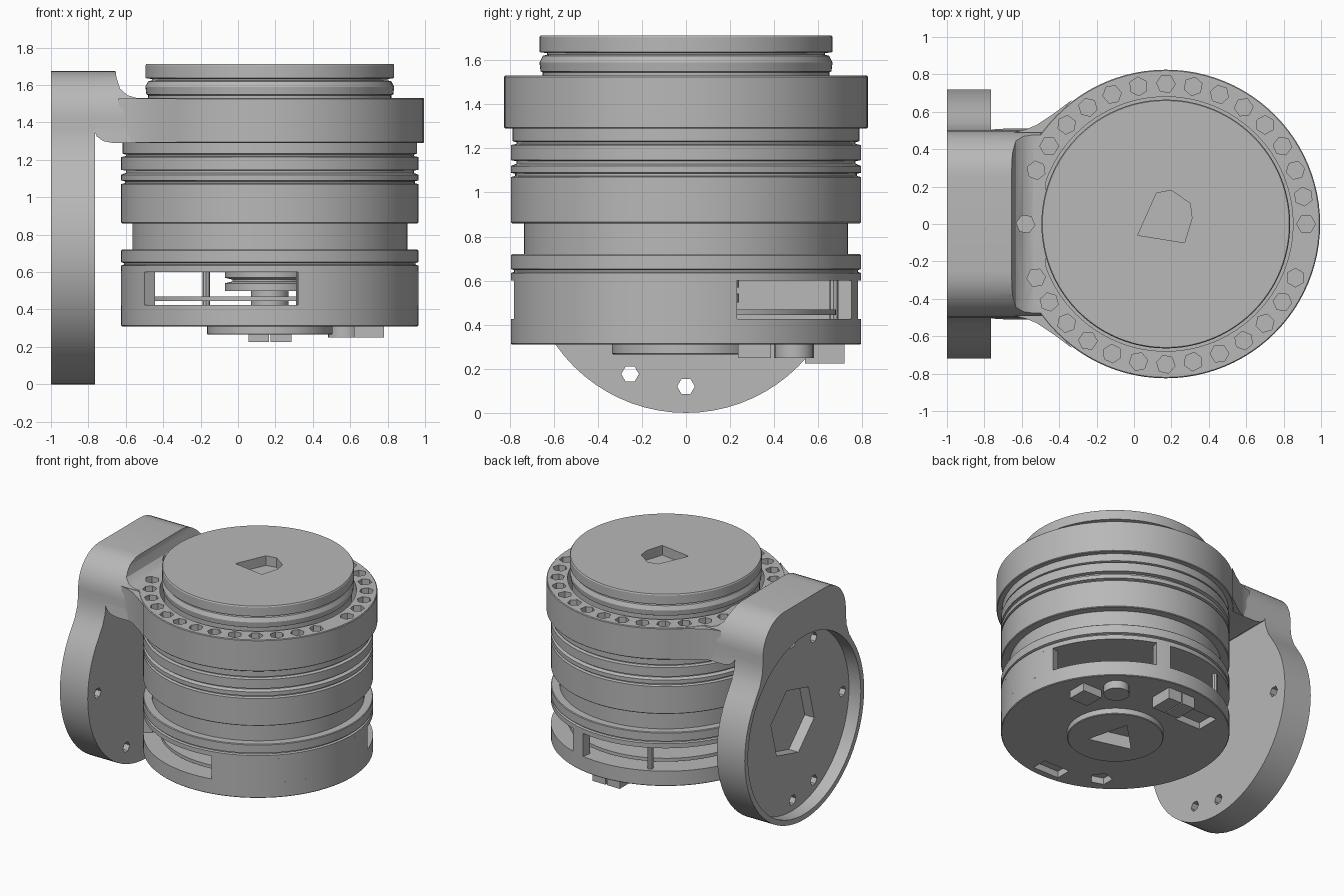
import bpy
import bmesh
from math import sin, cos, pi, radians
from mathutils import Vector

default_cube = bpy.data.objects.get("Cube")
if default_cube:
    bpy.data.objects.remove(default_cube, do_unlink=True)

AXIS = 0.17          # x position of the housing's vertical axis
RADIUS = 0.795       # main housing radius
PLATE_Z = 0.72       # height of the mounting plate's centre

# Single cast-metal colour
metal = bpy.data.materials.new("metal_grey")
metal.use_nodes = True
metal.diffuse_color = (0.48, 0.48, 0.48, 1)
shader = next(n for n in metal.node_tree.nodes if n.type == 'BSDF_PRINCIPLED')
shader.inputs["Base Color"].default_value = metal.diffuse_color
shader.inputs["Roughness"].default_value = 0.6


def finish(name, bm):
    """Turn a bmesh into a named object."""
    bmesh.ops.recalc_face_normals(bm, faces=bm.faces[:])
    mesh = bpy.data.meshes.new(name)
    bm.to_mesh(mesh)
    bm.free()
    mesh.materials.append(metal)
    obj = bpy.data.objects.new(name, mesh)
    bpy.context.collection.objects.link(obj)
    return obj


def lathe(name, profile, start=0, end=360, closed=False, centre=(AXIS, 0)):
    """Revolve an (r, z) profile between two angles in degrees."""
    bm = bmesh.new()
    cx, cy = centre
    a = radians(start)
    verts = [bm.verts.new((cx + r * cos(a), cy + r * sin(a), z)) for r, z in profile]
    edges = [bm.edges.new(pair) for pair in zip(verts, verts[1:])]
    if closed:
        edges.append(bm.edges.new((verts[-1], verts[0])))
    bmesh.ops.spin(bm, geom=verts + edges, cent=(cx, cy, 0), axis=(0, 0, 1),
                   angle=radians(end - start), steps=max(2, int((end - start) / 3.75)))
    bmesh.ops.remove_doubles(bm, verts=bm.verts[:], dist=0.0001)
    rim = [e for e in bm.edges if e.is_boundary]
    if rim:
        bmesh.ops.holes_fill(bm, edges=rim, sides=0)
    return finish(name, bm)


def prism(name, outlines, axis, low, high):
    """Extrude one or more 2D outlines along the x, y or z axis."""
    place = {'x': lambda u, v, d: (d, u, v),
             'y': lambda u, v, d: (u, d, v),
             'z': lambda u, v, d: (u, v, d)}[axis]
    bm = bmesh.new()
    for pts in outlines:
        a = [bm.verts.new(place(u, v, low)) for u, v in pts]
        b = [bm.verts.new(place(u, v, high)) for u, v in pts]
        bm.faces.new(a)
        bm.faces.new(b[::-1])
        for i in range(len(pts)):
            j = (i + 1) % len(pts)
            bm.faces.new((a[i], b[i], b[j], a[j]))
    return finish(name, bm)


def polygon(cu, cv, r, sides, turn=0):
    angles = [radians(turn) + 2 * pi * i / sides for i in range(sides)]
    return [(cu + r * cos(t), cv + r * sin(t)) for t in angles]


def rect(cu, cv, w, h):
    return [(cu + sx * w / 2, cv + sy * h / 2)
            for sx, sy in ((-1, -1), (1, -1), (1, 1), (-1, 1))]


def cut(targets, cutter, operation='DIFFERENCE'):
    """Apply a boolean to each target, then discard the cutter."""
    for obj in targets:
        mod = obj.modifiers.new("cut", 'BOOLEAN')
        mod.operation, mod.solver, mod.object = operation, 'EXACT', cutter
        bpy.context.view_layer.objects.active = obj
        bpy.ops.object.modifier_apply(modifier=mod.name)
    bpy.data.objects.remove(cutter, do_unlink=True)


# Lower base with raised centre boss, pocketed underneath
base = lathe("lower_base", [(0, .265), (.33, .265), (.335, .27), (.335, .31), (RADIUS - .005, .31),
                            (RADIUS, .315), (RADIUS, .425), (0, .425)])
cut([base], prism("base_pockets", [polygon(AXIS, 0, .19, 3, 75), rect(.18, -.68, .22, .12),
                                   polygon(-.17, -.56, .08, 5), rect(-.14, .5, .22, .18)],
                  'z', .2, .36))

# Wall segments that leave the window openings between them
for start, end in ((163, 212.6), (281, 377), (71, 79)):
    lathe("window_wall", [(.73, .42), (RADIUS, .42), (RADIUS, .605), (.73, .605)],
          start, end, closed=True)

# Parts seen through the windows
lathe("circuit_board", [(0, .445), (.68, .445), (.68, .47), (0, .47)])
lathe("inner_core", [(0, .42), (.1, .42), (.1, .5), (.24, .5), (.24, .54), (.2, .55),
                     (.2, .56), (.24, .57), (.24, .61), (0, .61)])
prism("spacer_post", [polygon(-.17, .67, .02, 8)], 'z', .42, .61)

# Stepped, grooved main housing
lathe("main_housing", [(0, .6), (RADIUS, .6), (RADIUS, .635), (.78, .64), (.78, .648),
                       (RADIUS, .653), (RADIUS, .715), (.79, .72), (.735, .72), (.735, .86),
                       (.79, .86), (RADIUS, .865), (RADIUS, 1.07), (.775, 1.075), (.775, 1.085),
                       (RADIUS, 1.09), (RADIUS, 1.12), (.77, 1.13), (.77, 1.142),
                       (RADIUS, 1.147), (RADIUS, 1.215), (.77, 1.22), (.77, 1.228),
                       (.787, 1.233), (.787, 1.3), (0, 1.3)])

# Bolt ring
ring = lathe("bolt_ring", [(.68, 1.29), (.82, 1.29), (.825, 1.295), (.825, 1.525),
                           (.82, 1.53), (.68, 1.53), (.68, 1.29)])

# Rotating output cap with a faceted pocket
cap = lathe("output_cap", [(0, 1.28), (.65, 1.28), (.65, 1.545), (.66, 1.55), (.665, 1.59),
                           (.65, 1.62), (.63, 1.625), (.63, 1.632), (.665, 1.637),
                           (.665, 1.705), (.66, 1.713), (0, 1.713)])
cut([cap], prism("cap_pocket", [[(.02, -.06), (.27, -.1), (.31, .03), (.3, .11),
                                 (.2, .18), (.12, .165)]], 'z', 1.64, 1.8))

# Mounting plate outline: a disc blending into a narrower rounded head
half = [(.72 * cos(radians(a)), PLATE_Z + .72 * sin(radians(a))) for a in range(-85, 36, 5)]
half += [(.54, 1.21), (.51, 1.29), (.5, 1.37)]
half += [(.25 + .25 * cos(radians(a)), 1.425 + .25 * sin(radians(a))) for a in range(0, 91, 10)]
outline = [(0, 0)] + half + [(-y, z) for y, z in reversed(half)]

plate = prism("mounting_plate", [outline], 'x', -1, -.765)
cut([plate], prism("plate_recess", [polygon(0, PLATE_Z, .68, 72)], 'x', -1.1, -.9))
cut([plate], prism("plate_socket", [polygon(0, PLATE_Z, .27, 6, 75)], 'x', -1, -.82))
bolt_angles = (0, 90, 115, 180, 245, 270)
cut([plate], prism("plate_bolt_holes",
                   [polygon(.6 * cos(radians(a)), PLATE_Z + .6 * sin(radians(a)), .04, 6)
                    for a in bolt_angles], 'x', -1, -.7))

# Bracket arm joining plate and ring, trimmed to the plate's outline
arm = prism("bracket_arm", [[(-.77, 1.36), (-.755, 1.325), (-.72, 1.3), (-.67, 1.29), (-.47, 1.29),
                             (-.47, 1.53), (-.54, 1.53), (-.59, 1.545), (-.63, 1.58),
                             (-.65, 1.64), (-.655, 1.68), (-.77, 1.68)]], 'y', -.6, .6)
cut([arm], prism("arm_trim", [outline], 'x', -1.2, 0), 'INTERSECT')
for side in (-1, 1):
    flare = [(-.64, .49), (-.58, .505), (-.52, .53), (-.43, .59), (-.33, .665),
             (-.42, .565), (-.48, .49)]
    prism("arm_fillet", [[(x, side * y) for x, y in flare]], 'z', 1.292, 1.528)

# Hexagonal bolt holes around the ring, a few positions left blank
steps = [i for i in range(32) if i not in (15, 17, 31)]
holes = [polygon(AXIS + .75 * cos(i * pi / 16), .75 * sin(i * pi / 16), .05, 6, i * 37)
         for i in steps]
cut([ring, arm], prism("ring_holes", holes, 'z', 1.42, 1.8))

# Connectors under the base
prism("connector_pair", [rect(.11, .63, .11, .18), rect(.23, .63, .11, .18)], 'z', .225, .32)
prism("connector_block", [rect(.7, .31, .16, .15)], 'z', .25, .32)
prism("round_connector", [polygon(.57, .49, .09, 20)], 'z', .25, .32)

# Smooth the round faces, keep machined edges crisp
for obj in bpy.context.scene.objects:
    obj.select_set(obj.type == 'MESH')
bpy.context.view_layer.objects.active = plate
bpy.ops.object.shade_smooth_by_angle(angle=radians(28))
